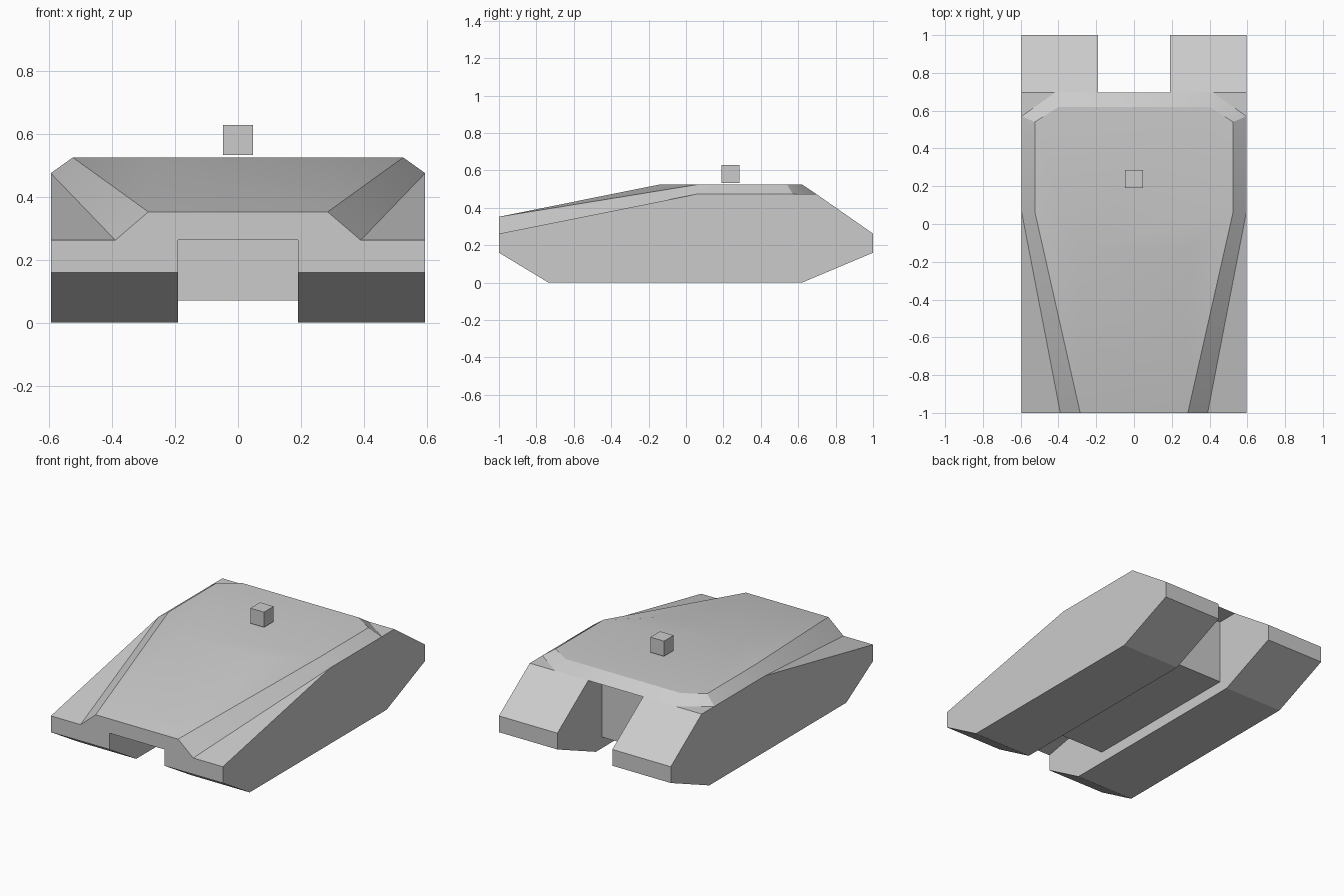
import bpy, bmesh

if "Cube" in bpy.data.objects:
    bpy.data.objects.remove(bpy.data.objects["Cube"])


def make_object(name, bm, smooth=False):
    bmesh.ops.recalc_face_normals(bm, faces=bm.faces)
    mesh = bpy.data.meshes.new(name)
    bm.to_mesh(mesh)
    bm.free()
    ob = bpy.data.objects.new(name, mesh)
    bpy.context.collection.objects.link(ob)
    if smooth:
        bpy.context.view_layer.objects.active = ob
        ob.select_set(True)
        bpy.ops.object.shade_smooth_by_angle(angle=0.45)
        ob.select_set(False)
    return ob


def extrude_profile(name, profile, x0, x1):
    """Extrude a (y, z) side profile between two x positions."""
    bm = bmesh.new()
    face = bm.faces.new([bm.verts.new((x0, y, z)) for y, z in profile])
    out = bmesh.ops.extrude_face_region(bm, geom=[face])
    moved = [v for v in out["geom"] if isinstance(v, bmesh.types.BMVert)]
    bmesh.ops.translate(bm, verts=moved, vec=(x1 - x0, 0, 0))
    return make_object(name, bm)


# Track pods on both sides
pod = [(-1, .16), (-.735, 0), (.62, 0), (1, .16), (1, .262),
       (.695, .475), (.065, .475), (-1, .262)]
extrude_profile("right_track_pod", pod, .19, .595)
extrude_profile("left_track_pod", pod, -.595, -.19)

# Belly between the pods, recessed at both ends
belly = [(-.52, .07), (.56, .07), (.56, .475), (.065, .475), (-.52, .358)]
extrude_profile("belly", belly, -.19, .19)

# Faceted upper hull: right-hand outlines from front to rear, mirrored in x
lower = [(.39, -1, .262), (.595, .065, .475), (.595, .57, .475), (.42, .695, .475)]
upper = [(.285, -1, .352), (.525, .065, .525), (.525, .54, .525), (.40, .62, .525)]
ridge = (.285, -.14, .525)

bm = bmesh.new()


def mirrored(points):
    right = [bm.verts.new(p) for p in points]
    left = [bm.verts.new((-x, y, z)) for x, y, z in points]
    return right, left


lo_r, lo_l = mirrored(lower)
up_r, up_l = mirrored(upper)
(ri_r,), (ri_l,) = mirrored([ridge])
for lo, up, ri in ((lo_r, up_r, ri_r), (lo_l, up_l, ri_l)):
    for i in range(3):                       # bevelled flanks
        bm.faces.new([lo[i], lo[i + 1], up[i + 1], up[i]])
    bm.faces.new([up[0], up[1], ri])         # shoulder triangle
bm.faces.new([lo_r[0], up_r[0], up_l[0], lo_l[0]])              # nose
bm.faces.new([lo_r[3], up_r[3], up_l[3], lo_l[3]])              # rear slope
bm.faces.new([up_r[0], ri_r, ri_l, up_l[0]])                    # front slope
bm.faces.new([ri_r] + up_r[1:] + up_l[:0:-1] + [ri_l])          # roof
bm.faces.new([lo_r[0], lo_r[1], lo_l[1], lo_l[0]])              # underside
bm.faces.new(lo_r[1:] + lo_l[:0:-1])
make_object("upper_hull", bm, smooth=True)

# Small block hovering above the roof
extrude_profile("roof_block", [(.19, .533), (.285, .533), (.285, .628), (.19, .628)],
                -.047, .047)
